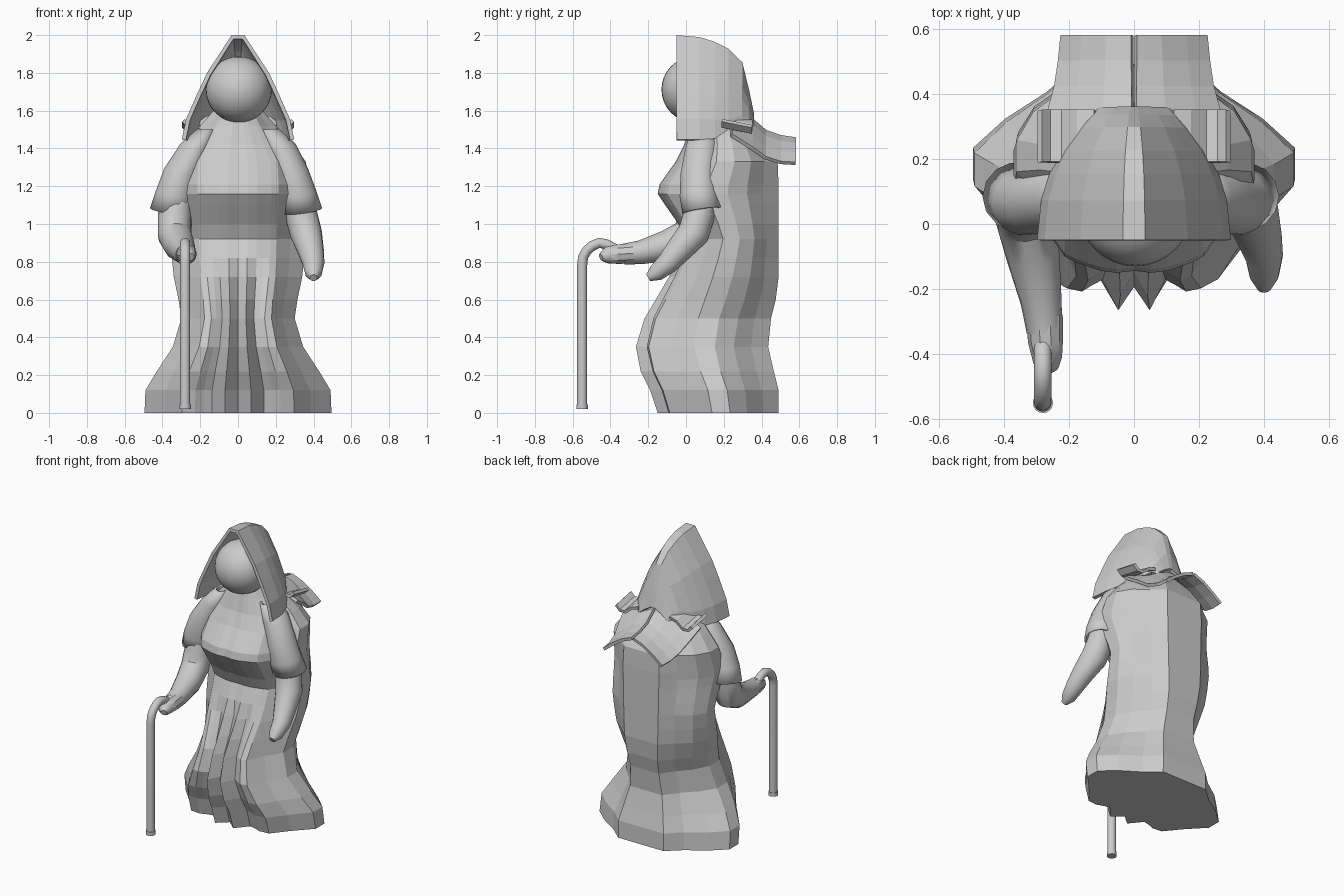
import bpy, bmesh, math
from mathutils import Vector

if "Cube" in bpy.data.objects:
    bpy.data.objects.remove(bpy.data.objects["Cube"])


def loft(name, rings, closed=True, caps=True, smooth=False, thickness=0):
    """Skin a list of equal-length point rings."""
    bm = bmesh.new()
    rows = [[bm.verts.new(p) for p in r] for r in rings]
    n = len(rows[0])
    for a, b in zip(rows, rows[1:]):
        for i in range(n if closed else n - 1):
            j = (i + 1) % n
            bm.faces.new((a[i], a[j], b[j], b[i]))
    if caps and closed:
        bm.faces.new(rows[0])
        bm.faces.new(rows[-1])
    bmesh.ops.recalc_face_normals(bm, faces=bm.faces)
    me = bpy.data.meshes.new(name)
    bm.to_mesh(me)
    bm.free()
    ob = bpy.data.objects.new(name, me)
    bpy.context.collection.objects.link(ob)
    if thickness:
        m = ob.modifiers.new("thickness", 'SOLIDIFY')
        m.thickness = thickness
        m.offset = 0
    if smooth:
        bpy.ops.object.select_all(action='DESELECT')
        ob.select_set(True)
        bpy.context.view_layer.objects.active = ob
        bpy.ops.object.shade_smooth_by_angle(angle=math.radians(35))
    return ob


def tube(name, path, sides=16, **kw):
    """Round tube through (x, y, z, radius) points."""
    pts = [Vector(p[:3]) for p in path]
    rings = []
    for i, p in enumerate(pts):
        t = (pts[min(i + 1, len(pts) - 1)] - pts[max(i - 1, 0)]).normalized()
        a = Vector((1, 0, 0))
        a = (a - t * a.dot(t)).normalized()
        b = t.cross(a)
        rings.append([p + (a * math.cos(k * math.tau / sides) + b * math.sin(k * math.tau / sides)) * path[i][3]
                      for k in range(sides)])
    return loft(name, rings, **kw)


# Robe: half section (width fraction, depth fraction, groove), blended from skirt to torso
skirt = [(0, 0, 1), (.14, 0, 0), (.28, .01, 1.3), (.37, .07, .5), (.46, .09, 0), (.6, .1, 0),
         (.78, .27, 0), (1, .45, 0), (1, .6, 0), (.8, .74, 0), (.54, .87, 0), (.35, 1, 0), (0, 1, 0)]
torso = [(0, .01, 1), (.14, 0, 0), (.28, .01, 1), (.38, .03, .4), (.48, .05, 0), (.58, .08, 0),
         (.78, .25, 0), (1, .4, 0), (1, .58, 0), (.86, .74, 0), (.6, .87, 0), (.37, 1, 0), (0, 1, 0)]
# height, half width, front y, back y, pleat depth, torso share
levels = [(0, .495, -.15, .49, .06, 0), (.12, .49, -.19, .49, .065, 0), (.22, .43, -.24, .465, .07, 0),
          (.35, .345, -.265, .435, .07, .2), (.5, .3, -.22, .45, .07, .5), (.6, .315, -.16, .475, .06, .8),
          (.72, .34, -.09, .49, .04, 1), (.82, .35, -.04, .49, 0, 1), (.92, .355, 0, .49, 0, 1),
          (1.0, .36, -.04, .49, 0, 1), (1.1, .365, -.11, .49, 0, 1), (1.16, .37, -.15, .49, 0, 1),
          (1.21, .37, -.14, .49, 0, 1), (1.33, .36, -.055, .485, 0, 1), (1.42, .29, -.01, .43, 0, 1),
          (1.52, .2, .02, .36, 0, 1), (1.6, .13, .04, .3, 0, 1)]
rings = []
for z, w, fr, bk, pl, k in levels:
    half = []
    for (u0, v0, g0), (u1, v1, g1) in zip(skirt, torso):
        u, v, g = u0 + (u1 - u0) * k, v0 + (v1 - v0) * k, g0 + (g1 - g0) * k
        half.append((u * w, fr + v * (bk - fr) + g * pl, z))
    rings.append(half + [(-x, y, zz) for x, y, zz in half[-2:0:-1]])
loft("robe", rings)

# Head
bpy.ops.mesh.primitive_uv_sphere_add(segments=32, ring_count=16, radius=.175, location=(.004, .045, 1.712))
bpy.context.object.name = "head"
bpy.ops.object.shade_smooth_by_angle(angle=math.radians(35))

# Hood: arch swept backwards, narrowing and sinking to the nape (y, top, bottom, width)
arch = [(1, 0), (.92, .2), (.71, .45), (.54, .64), (.1, 1)]
rings = []
for y, top, bot, w in [(-.05, 1.99, 1.445, .287), (.07, 1.98, 1.445, .275), (.15, 1.955, 1.45, .25),
                       (.22, 1.92, 1.46, .215), (.29, 1.85, 1.5, .16), (.325, 1.7, 1.52, .13),
                       (.35, 1.58, 1.51, .1)]:
    half = [(g * w, y, bot + f * (top - bot)) for g, f in arch]
    rings.append(half + [(-x, yy, z) for x, yy, z in half[::-1]])
loft("hood", rings, closed=False, thickness=.022)

for s, side in ((1, "left"), (-1, "right")):
    # Scarf tails: (y, inner z, outer z, outer x)
    tail = [(.24, 1.57, 1.47, .28), (.35, 1.55, 1.4, .26), (.42, 1.49, 1.35, .24),
            (.5, 1.462, 1.325, .228), (.58, 1.45, 1.32, .22)]
    loft("scarf_tail_" + side,
         [[(s * (.005 + k * (xo - .005)), y, zi + (zo - zi) * k ** 1.4) for k in (0, .35, .7, 1)]
          for y, zi, zo, xo in tail], closed=False, thickness=.02)
    # Curled folds at the sides of the hood
    loft("hood_fold_" + side,
         [[(s * x, y, z - (y - .26) * .2) for y in (.19, .25, .3, .35)]
          for x, z in ((.12, 1.56), (.17, 1.545), (.22, 1.505), (.26, 1.505), (.29, 1.535))],
         closed=False, thickness=.02)

    # Flared open sleeve, cuff tilted towards the outside and back
    sleeve = []
    for x, y, z, rx, ry, tilt in [(.17, .08, 1.5, .04, .05, 0), (.23, .08, 1.41, .07, .08, .03),
                                  (.28, .065, 1.28, .085, .09, .03), (.315, .065, 1.16, .095, .095, .03),
                                  (.335, .085, 1.07, .105, .1, .03)]:
        out = .02 if s < 0 and z < 1.4 else 0
        sleeve.append([(s * (x + out) + rx * math.cos(a), y + ry * math.sin(a),
                        z + tilt * (.4 * s * math.cos(a) + .5 * math.sin(a)))
                       for a in [k * math.tau / 14 for k in range(14)]])
    loft(side + "_sleeve", sleeve, caps=False, smooth=True, thickness=.012)

# Arms
tube("left_arm", [(.29, .07, 1.28, .06), (.335, .07, 1.05, .085), (.36, .04, .95, .085), (.385, -.04, .86, .07),
                  (.4, -.1, .79, .058), (.4, -.16, .74, .045), (.4, -.2, .715, .02)], smooth=True)
tube("right_arm", [(-.3, .07, 1.28, .06), (-.335, .05, 1.04, .09), (-.335, .01, .94, .09),
                   (-.31, -.1, .885, .082), (-.285, -.24, .85, .063), (-.275, -.33, .84, .055)], smooth=True)
tube("right_hand", [(-.275, -.28, .845, .056), (-.272, -.36, .84, .054), (-.265, -.42, .835, .045),
                    (-.25, -.45, .825, .02)], sides=10, smooth=True)

# Walking cane with curved handle and foot cap
tube("cane", [(-.28, y, z, .027) for y, z in
              ((-.36, .86), (-.39, .875), (-.42, .892), (-.46, .9), (-.495, .885), (-.525, .86),
               (-.545, .825), (-.55, .78), (-.55, .04))], smooth=True)
tube("cane_foot", [(-.28, -.55, .045, .031), (-.28, -.55, .02, .031)], smooth=True)
